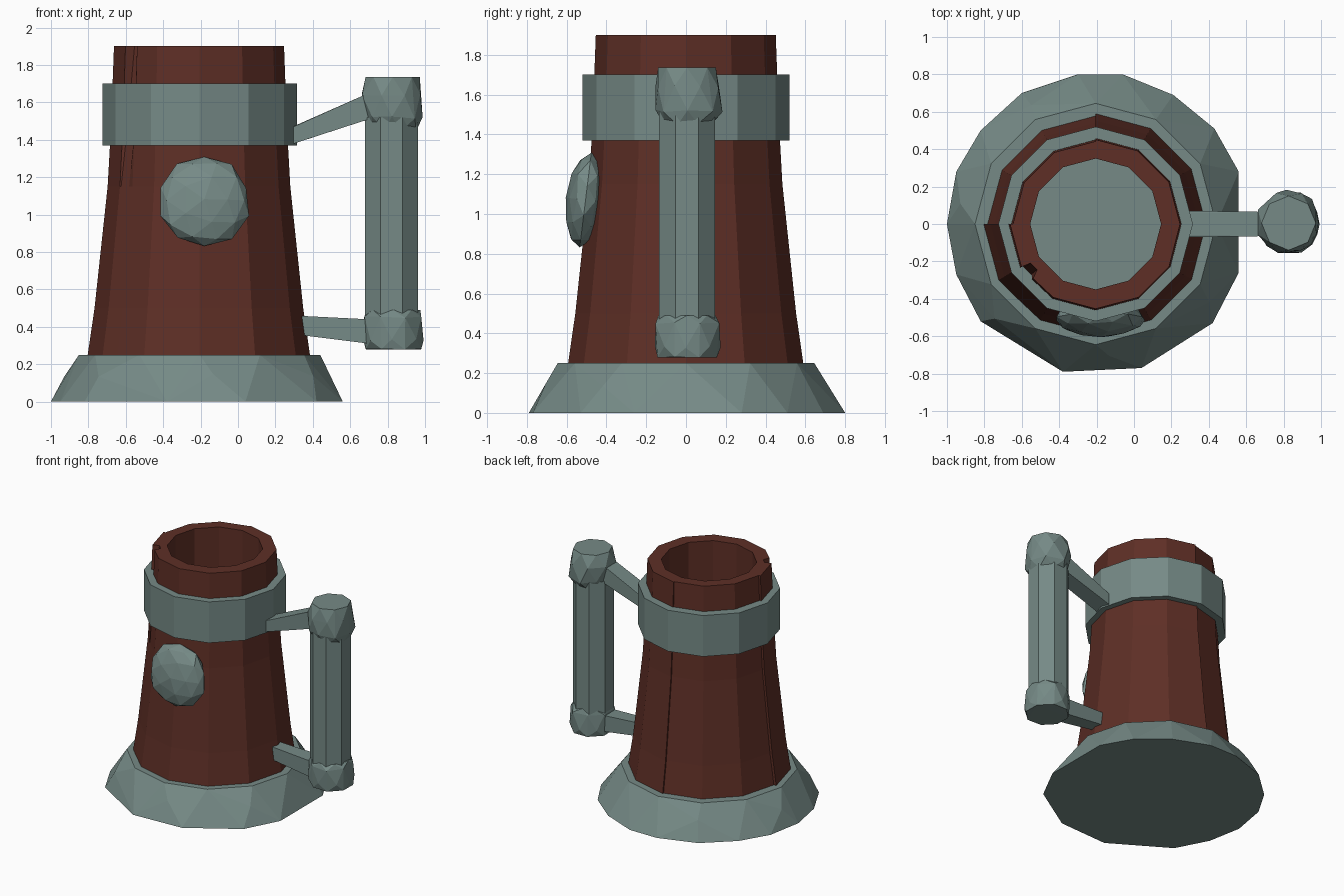
import bpy, bmesh, math, random
from mathutils import Vector, Matrix

if "Cube" in bpy.data.objects:
    bpy.data.objects.remove(bpy.data.objects["Cube"])

random.seed(4)
CX = -0.205  # axis of the mug


def material(name, rgb):
    m = bpy.data.materials.new(name)
    m.diffuse_color = (*rgb, 1)
    m.use_nodes = True
    m.node_tree.nodes["Principled BSDF"].inputs["Base Color"].default_value = m.diffuse_color
    return m


METAL = material("grey_green_metal", (0.18, 0.255, 0.24))
WOOD = material("red_brown_wood", (0.112, 0.028, 0.019))


def finish(name, bm, mat):
    bmesh.ops.recalc_face_normals(bm, faces=bm.faces)
    me = bpy.data.meshes.new(name)
    bm.to_mesh(me)
    bm.free()
    me.materials.append(mat)
    ob = bpy.data.objects.new(name, me)
    bpy.context.collection.objects.link(ob)
    return ob


def hull(name, points, mat=METAL):
    """Faceted solid: convex hull around points."""
    bm = bmesh.new()
    for p in points:
        bm.verts.new(p)
    bmesh.ops.convex_hull(bm, input=bm.verts[:])
    bmesh.ops.delete(bm, geom=[v for v in bm.verts if not v.link_faces], context='VERTS')
    return finish(name, bm, mat)


def ring(cx, cy, r, z, n, jitter=0.0, turn=0.0):
    j = lambda: random.uniform(-jitter, jitter)
    return [(cx + r * math.cos(a) + j(), cy + r * math.sin(a) + j(), z + j() * 0.6)
            for a in (turn + 2 * math.pi * i / n for i in range(n))]


def closed_shell(name, columns, mat):
    """Skin vertical cross-section loops around the axis into a closed tube."""
    bm = bmesh.new()
    cols = [[bm.verts.new(p) for p in c] for c in columns]
    for i, a in enumerate(cols):
        b = cols[(i + 1) % len(cols)]
        for k in range(len(a)):
            k2 = (k + 1) % len(a)
            bm.faces.new((a[k], b[k], b[k2], a[k2]))
    bmesh.ops.remove_doubles(bm, verts=bm.verts[:], dist=1e-5)
    return finish(name, bm, mat)


def polar(deg, r, z):
    # radius is kept on the flat side of a 12-sided outline
    r *= math.cos(math.radians(15)) / math.cos(math.radians(deg % 30 - 15))
    a = math.radians(deg)
    return (CX + r * math.cos(a), r * math.sin(a), z)


# wooden body: staves stepped by quarter, with a crack near the rim
PROFILE = [(0.60, 0.24), (0.562, 0.5), (0.492, 1.15), (0.475, 1.45), (0.458, 1.9)]
steps = [(d, 0.985, 0) for d in (0, 30, 60, 90)]
steps += [(d, 0.965, 0) for d in (90, 120, 150, 180)]
steps += [(180, 1, 0), (210, 1, 0), (211, 1, 0.05), (218, 1, 0.05), (221, 1, 0)]
steps += [(d, 0.99, 0) for d in (240, 270, 300, 330)]
columns = []
for deg, f, crack in steps:
    outer = [polar(deg, r * f - crack * max(0, (z - 1.15) / 0.75), z) for r, z in PROFILE]
    columns.append(outer + [polar(deg, 0.35, 1.9), polar(deg, 0.35, 0.24)])
closed_shell("wooden_body", columns, WOOD)

# metal band
closed_shell("upper_band", [[polar(d, r, z) for r, z in
             ((0.52, 1.37), (0.52, 1.70), (0.45, 1.70), (0.46, 1.37))]
             for d in range(0, 360, 30)], METAL)

# chipped flared foot, which is also the floor inside
foot = [(-0.3, 0.8), (-0.06, 0.8), (0.21, 0.69), (0.43, 0.51), (0.56, 0.28), (0.56, -0.26),
        (0.42, -0.53), (0.04, -0.77), (-0.38, -0.79), (-0.82, -0.52), (-0.95, -0.27),
        (-1, 0), (-0.95, 0.28), (-0.82, 0.5), (-0.6, 0.7)]
hull("flared_foot", [(x, y, 0.0) for x, y in foot]
     + ring(CX, 0, 0.72, 0.14, 7, 0.02, 0.3) + ring(CX, 0, 0.645, 0.25, 12))

# round boss on the front
bm = bmesh.new()
bmesh.ops.create_icosphere(bm, subdivisions=2, radius=1)
for v in bm.verts:
    v.co *= random.uniform(0.97, 1.04)
bmesh.ops.transform(bm, verts=bm.verts[:], matrix=(
    Matrix.Translation((-0.18, -0.505, 1.07)) @ Matrix.Rotation(math.radians(-7), 4, 'X')
    @ Matrix.Diagonal((0.242, 0.098, 0.242, 1)) @ Matrix.Rotation(math.pi / 2, 4, 'X')))
finish("front_boss", bm, METAL)

# handle grip and its two knobs
HX, T = 0.827, math.pi / 8
hull("handle_grip", ring(HX - 0.007, 0.005, 0.153, 0.4, 8, 0, T)
     + ring(HX - 0.007, 0.005, 0.153, 1.52, 8, 0, T))
hull("upper_knob", ring(HX, 0.005, 0.13, 1.45, 8, 0.006, T) + ring(HX, 0.005, 0.168, 1.52, 8, 0.012)
     + ring(HX, 0.005, 0.168, 1.64, 8, 0.01, T) + ring(HX, 0.005, 0.145, 1.735, 8))
hull("lower_knob", ring(HX + 0.003, 0.005, 0.16, 0.28, 8, 0.003, T)
     + ring(HX + 0.003, 0.005, 0.168, 0.33, 8, 0.008)
     + ring(HX, 0.005, 0.168, 0.45, 8, 0.008, T) + ring(HX, 0.005, 0.145, 0.49, 8, 0.004))


# arms joining the handle to the mug
def arm(name, *ends):
    hull(name, [(x, s * w, z) for x, w, lo, hi in ends for s in (-1, 1) for z in (lo, hi)])


arm("upper_arm", (0.27, 0.06, 1.37, 1.46), (0.30, 0.07, 1.38, 1.47), (0.70, 0.065, 1.51, 1.65))
arm("lower_arm", (0.30, 0.05, 0.36, 0.46), (0.70, 0.065, 0.31, 0.44))
